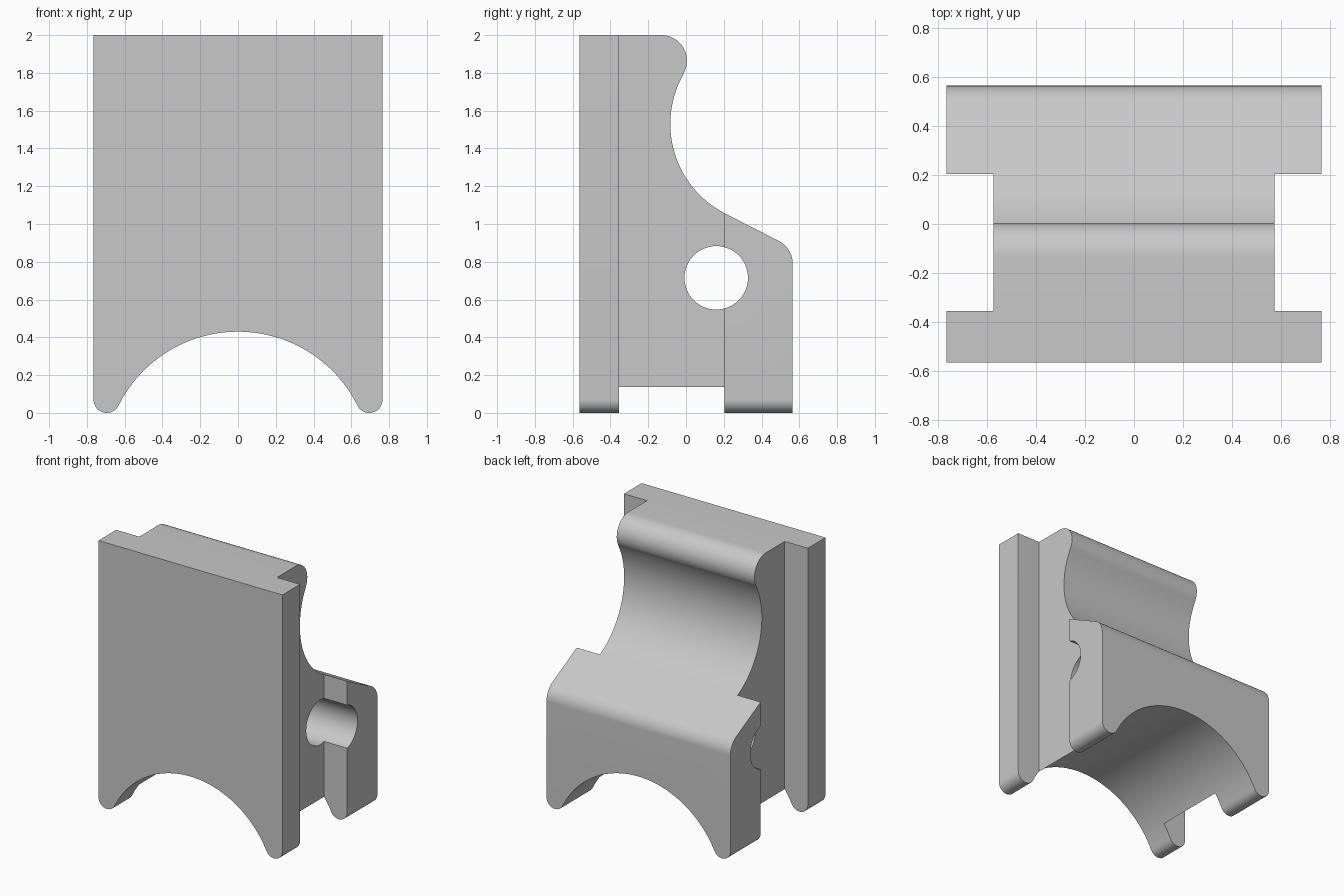
import bpy
from math import sin, cos, pi, radians, atan2, degrees
from mathutils import Vector

if "Cube" in bpy.data.objects:
    bpy.data.objects.remove(bpy.data.objects["Cube"])

HALF_W, HALF_D = 0.765, 0.565


def arc(cx, cz, r, start, end, steps):
    """Points on an arc, angles in degrees."""
    angles = [radians(start + (end - start) * i / steps) for i in range(steps + 1)]
    return [(cx + r * cos(a), cz + r * sin(a)) for a in angles]


def prism(name, outline, axis, low, high):
    """Extrude an outline (u, z) along the x or y axis."""
    place = (lambda u, z, t: (t, u, z)) if axis == "x" else (lambda u, z, t: (u, t, z))
    n = len(outline)
    verts = [place(u, z, t) for t in (low, high) for u, z in outline]
    faces = [list(range(n))[::-1], list(range(n, 2 * n))]
    faces += [[i, (i + 1) % n, (i + 1) % n + n, i + n] for i in range(n)]
    mesh = bpy.data.meshes.new(name)
    mesh.from_pydata(verts, [], faces)
    if axis == "y":
        mesh.flip_normals()
    obj = bpy.data.objects.new(name, mesh)
    bpy.context.collection.objects.link(obj)
    return obj


def combine(target, tool, operation):
    """Apply a boolean and discard the tool."""
    mod = target.modifiers.new("cut", "BOOLEAN")
    mod.operation, mod.object, mod.solver = operation, tool, "EXACT"
    bpy.context.view_layer.update()
    graph = bpy.context.evaluated_depsgraph_get()
    mesh = bpy.data.meshes.new_from_object(target.evaluated_get(graph))
    target.modifiers.clear()
    target.data = mesh
    bpy.data.objects.remove(tool)


# Side profile: rounded lip, concave cradle, sloped shoulder, rounded back corner
lip, cradle, corner = Vector((-0.13, 1.865)), Vector((0.45, 1.53)), Vector((0.43, 0.79))
lip_r, cradle_r = 0.135, 0.533
d = cradle - lip
join = degrees(atan2(d.y, d.x))
side = [(-HALF_D, -0.2), (-HALF_D, 2.0)]
side += arc(*lip, lip_r, 90, join, 20)
side += arc(*cradle, cradle_r, join + 180, 242.7, 40)
side += arc(*corner, lip_r, 62.7, 0, 14)
side += [(HALF_D, -0.2)]
body = prism("slotted_block", side, "x", -1, 1)

# Front profile: two rounded feet either side of an arched underside
foot_r, foot_x = 0.07, HALF_W - 0.07
arch_z, arch_r = -0.277, 0.707
tilt = degrees(atan2(foot_r - arch_z, foot_x))
front = [(-HALF_W, 2.3)]
front += arc(-foot_x, foot_r, foot_r, 180, 360 - tilt, 20)
front += arc(0, arch_z, arch_r, 180 - tilt, tilt, 56)[1:-1]
front += arc(foot_x, foot_r, foot_r, 180 + tilt, 360, 20)
front += [(HALF_W, 2.3)]
combine(body, prism("front_outline", front, "y", -1, 1), "INTERSECT")

# Vertical slots in both flanks
slot = [(-0.355, -0.5), (0.205, -0.5), (0.205, 2.5), (-0.355, 2.5)]
for low, high in ((-1.2, -0.573), (0.573, 1.2)):
    combine(body, prism("flank_slot", slot, "x", low, high), "DIFFERENCE")

# Cross hole through the full width
hole = arc(0.16, 0.715, 0.168, 0, 360, 64)[:-1]
combine(body, prism("cross_hole", hole, "x", -1.3, 1.3), "DIFFERENCE")

# Plain grey finish
grey = bpy.data.materials.new("light grey")
grey.use_nodes = True
colour = (0.58, 0.58, 0.58, 1)
grey.diffuse_color = colour
grey.node_tree.nodes["Principled BSDF"].inputs["Base Color"].default_value = colour
body.data.materials.clear()
body.data.materials.append(grey)
for poly in body.data.polygons:
    poly.material_index = 0

bpy.ops.object.select_all(action="DESELECT")
body.select_set(True)
bpy.context.view_layer.objects.active = body
bpy.ops.object.shade_smooth_by_angle(angle=radians(25))
